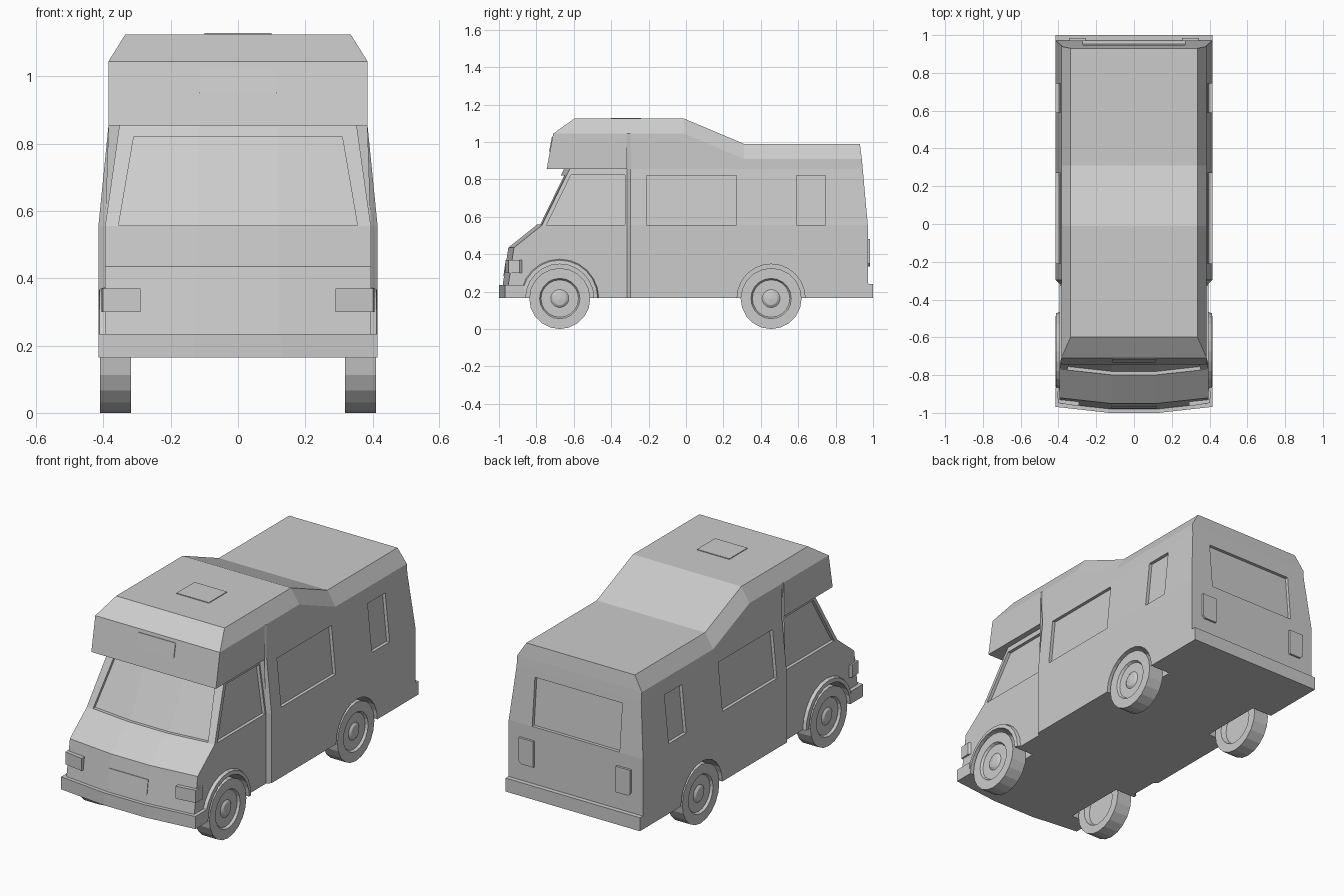
import bpy, bmesh
from math import sin, cos, pi

if "Cube" in bpy.data.objects:
    bpy.data.objects.remove(bpy.data.objects["Cube"])


def loft(name, rings, strips=False, closed=False):
    """Skin a list of point rings; end caps are ngons or mirrored strips."""
    bm = bmesh.new()
    vs = [[bm.verts.new(p) for p in r] for r in rings]
    n = len(vs[0])
    pairs = list(zip(vs, vs[1:])) + ([(vs[-1], vs[0])] if closed else [])
    for a, b in pairs:
        for i in range(n):
            j = (i + 1) % n
            bm.faces.new((a[i], a[j], b[j], b[i]))
    if not closed:
        for r in (vs[0], vs[-1]):
            if strips:
                for i in range(n // 2 - 1):
                    bm.faces.new((r[i], r[i + 1], r[n - 2 - i], r[n - 1 - i]))
            else:
                bm.faces.new(r)
    bmesh.ops.remove_doubles(bm, verts=bm.verts, dist=1e-5)
    bmesh.ops.recalc_face_normals(bm, faces=bm.faces)
    me = bpy.data.meshes.new(name)
    bm.to_mesh(me)
    bm.free()
    ob = bpy.data.objects.new(name, me)
    bpy.context.collection.objects.link(ob)
    return ob


def full(half):
    return half + [(-x, y, z) for x, y, z in reversed(half)]


def box(name, x0, x1, y0, y1, z0, z1):
    return loft(name, [[(x0, y0, z), (x1, y0, z), (x1, y1, z), (x0, y1, z)] for z in (z0, z1)])


def cut(ob, cutters):
    for c in cutters:
        m = ob.modifiers.new("cut", 'BOOLEAN')
        m.operation, m.solver, m.object = 'DIFFERENCE', 'EXACT', c
        bpy.context.view_layer.objects.active = ob
        bpy.ops.object.modifier_apply(modifier=m.name)
        bpy.data.objects.remove(c)


def side_window(s, outline, wall):
    """Recess cutter that follows a sloping side wall."""
    return loft("window_cutter", [[(s * (wall(z) + d), y, z) for y, z in outline]
                                  for d in (-0.018, 0.1)])


def wheel_well(s, y):
    return loft("well_cutter", [[(s * x, y + 0.182 * cos(t * pi / 12), 0.165 + 0.182 * sin(t * pi / 12))
                                 for t in range(24)] for x in (0.29, 0.6)])


def rect(y0, y1, z0, z1):
    return [(y0, z0), (y1, z0), (y1, z1), (y0, z1)]


# Coach body: cross-sections from the rear wall to the overcab nose
def section(xs, ys, zs):
    return full(list(zip(xs, ys, zs)))


W = (0.415, 0.415, 0.385, 0.385, 0.335)
N = (0.395, 0.395, 0.362, 0.385, 0.335)
O = (0.385, 0.385, 0.385, 0.385, 0.335)
high = (0.165, 0.555, 0.855, 1.045, 1.125)
low = (0.165, 0.555, 0.855, 0.91, 0.99)
over = (0.855, 0.855, 0.855, 1.045, 1.125)
nose = (0.855, 0.855, 0.855, 1.045, 1.045)
coach = loft("coach_body", [
    section(W, (0.975, 0.972, 0.945, 0.94, 0.93), low),
    section(W, [0.31] * 5, low),
    section(W, [-0.01] * 5, high),
    section(W, [-0.297] * 5, high),
    section(N, [-0.315] * 5, high),
    section(O, [-0.316] * 5, over),
    section(O, [-0.597] * 5, over),
    section((0.385,) * 5, (-0.745, -0.745, -0.745, -0.71, -0.71), nose)], strips=True)


def coach_wall(z):
    return 0.415 - (z - 0.555) * 0.1


cutters = []
for s in (1, -1):
    cutters += [side_window(s, rect(-0.21, 0.27, 0.556, 0.822), coach_wall),
                side_window(s, rect(0.59, 0.745, 0.556, 0.822), coach_wall),
                wheel_well(s, 0.455)]
cutters.append(loft("rear_window_cutter", [
    [(x, 0.972 - (z - 0.555) * 0.09 + d, z) for x, z in rect(-0.27, 0.27, 0.557, 0.822)]
    for d in (-0.018, 0.1)]))
cut(coach, cutters)

# Cab with bowed front
cab = loft("cab", [full([(x, -0.31, z), (x, y + 0.03, z), (0.12, y, z)]) for x, y, z in (
    (0.395, -0.985, 0.165), (0.395, -0.98, 0.235), (0.395, -0.95, 0.435),
    (0.395, -0.80, 0.555), (0.352, -0.65, 0.86))], strips=True)


def cab_wall(z):
    return 0.395 - (z - 0.555) * 0.141


cutters = []
for s in (1, -1):
    cutters += [side_window(s, [(-0.745, 0.557), (-0.325, 0.557), (-0.325, 0.823), (-0.615, 0.823)], cab_wall),
                wheel_well(s, -0.675)]
# Windscreen recess follows the bow
cutters.append(loft("windscreen_cutter", [
    full([(0.12, y + 0.018, z), (x, y + 0.044, z), (x, -1.2, z)])
    for x, y, z in ((0.355, -0.798, 0.558), (0.31, -0.67, 0.82))]))
cut(cab, cutters)

# Bumpers
loft("front_bumper", [full([(0.415, -0.865, z), (0.415, -0.968, z), (0.13, -1.0, z)])
                      for z in (0.165, 0.235)], strips=True)
box("rear_bumper", -0.415, 0.415, 0.965, 1.0, 0.165, 0.24)

# Front panel, overcab panel and roof hatch
loft("front_panel", [[(-0.12, y, z), (0.12, y, z), (0.12, y + 0.01, z), (-0.12, y + 0.01, z)]
                     for y, z in ((-0.977, 0.28), (-0.965, 0.36))])
loft("overcab_panel", [[(-0.115, y, z), (0.115, y, z), (0.115, y + 0.012, z), (-0.115, y + 0.012, z)]
                       for y, z in ((-0.732, 0.95), (-0.717, 1.027))])
box("roof_hatch", -0.1, 0.1, -0.40, -0.24, 1.115, 1.129)

# Wheels, flares and lamps on both sides
tyre = [(0, 0.345), (0.105, 0.345), (0.115, 0.318), (0.163, 0.318), (0.163, 0.41), (0.108, 0.41),
        (0.1, 0.397), (0.048, 0.397), (0.035, 0.406), (0, 0.41)]
flare = [(0.182, 0.385), (0.212, 0.385), (0.203, 0.412), (0.182, 0.415)]
lamp = [(0.39, -0.87), (0.406, -0.89), (0.402, -0.948), (0.29, -0.965), (0.29, -0.93)]
for s, side in ((1, "right"), (-1, "left")):
    for y, end in ((-0.675, "front"), (0.455, "rear")):
        loft(f"{end}_wheel_{side}", [[(s * x, y + r * cos(t * pi / 10), 0.163 + r * sin(t * pi / 10))
                                      for r, x in tyre] for t in range(20)], closed=True)
    loft(f"front_arch_{side}", [[(s * x, -0.675 + r * cos(t * pi / 12), 0.165 + r * sin(t * pi / 12))
                                 for r, x in flare] for t in range(13)])
    loft(f"front_lamp_{side}", [[(s * x, y, z) for x, y in lamp] for z in (0.30, 0.37)])
    loft(f"tail_lamp_{side}", [[(s * x, y, z) for x, z in (
        (0.255, 0.48), (0.345, 0.48), (0.345, 0.35), (0.33, 0.335), (0.255, 0.335))]
        for y in (0.96, 0.985)])
